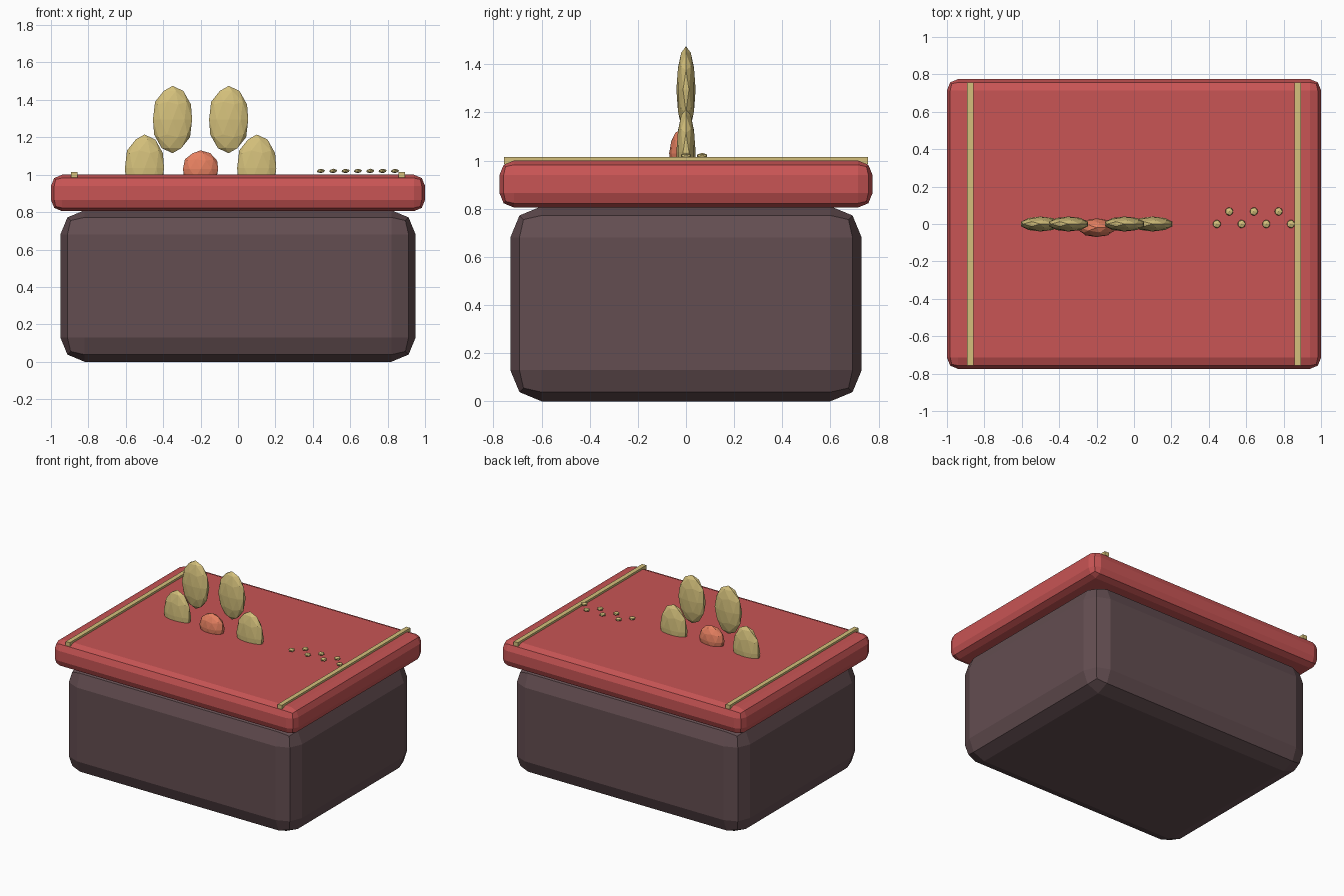
import bpy

if "Cube" in bpy.data.objects:
    bpy.data.objects.remove(bpy.data.objects["Cube"])


def material(name, rgb):
    m = bpy.data.materials.new(name)
    m.diffuse_color = (*rgb, 1)
    m.use_nodes = True
    m.node_tree.nodes["Principled BSDF"].inputs["Base Color"].default_value = m.diffuse_color
    return m


DARK = material("dark_brown", (0.125, 0.075, 0.082))
RED = material("red", (0.58, 0.09, 0.09))
GOLD = material("gold", (0.66, 0.53, 0.20))
ORANGE = material("orange", (0.80, 0.22, 0.12))


def box(name, lo, hi, mat, bevel=0):
    centre = [(a + b) / 2 for a, b in zip(lo, hi)]
    bpy.ops.mesh.primitive_cube_add(size=1, location=centre)
    ob = bpy.context.object
    ob.name = name
    ob.scale = [b - a for a, b in zip(lo, hi)]
    bpy.ops.object.transform_apply(location=False, rotation=False, scale=True)
    ob.data.materials.append(mat)
    if bevel:
        mod = ob.modifiers.new("rounded_edges", "BEVEL")
        mod.width = bevel
        mod.segments = 2
    return ob


def pebble(name, loc, radii, mat, detail=2):
    bpy.ops.mesh.primitive_ico_sphere_add(subdivisions=detail, radius=1, location=loc)
    ob = bpy.context.object
    ob.name = name
    ob.scale = radii
    bpy.ops.object.transform_apply(location=False, rotation=False, scale=True)
    ob.data.materials.append(mat)
    return ob


# Chunky body and overhanging lid
box("body", (-0.95, -0.73, 0), (0.95, 0.73, 0.81), DARK, 0.13)
box("lid", (-1, -0.775, 0.805), (1, 0.775, 1.0), RED, 0.06)

# Gold trim strips near both ends
for side, x in (("left", -0.875), ("right", 0.875)):
    box(f"trim_{side}", (x - 0.017, -0.757, 0.985), (x + 0.017, 0.757, 1.015), GOLD)

# Petals mirrored around the ornament centre, with an orange heart
CX = -0.2
for side, s in (("left", -1), ("right", 1)):
    pebble(f"lower_petal_{side}", (CX + s * 0.30, 0, 1.035), (0.11, 0.04, 0.18), GOLD)
    pebble(f"upper_petal_{side}", (CX + s * 0.15, 0, 1.295), (0.11, 0.04, 0.18), GOLD)
pebble("ornament_heart", (CX, -0.02, 1.03), (0.099, 0.05, 0.10), ORANGE)

# Zigzag row of small beads
for i in range(7):
    pebble(f"bead_{i + 1}", (0.443 + 0.066 * i, 0.067 * (i % 2), 1.02),
           (0.024, 0.024, 0.012), GOLD, 1)
